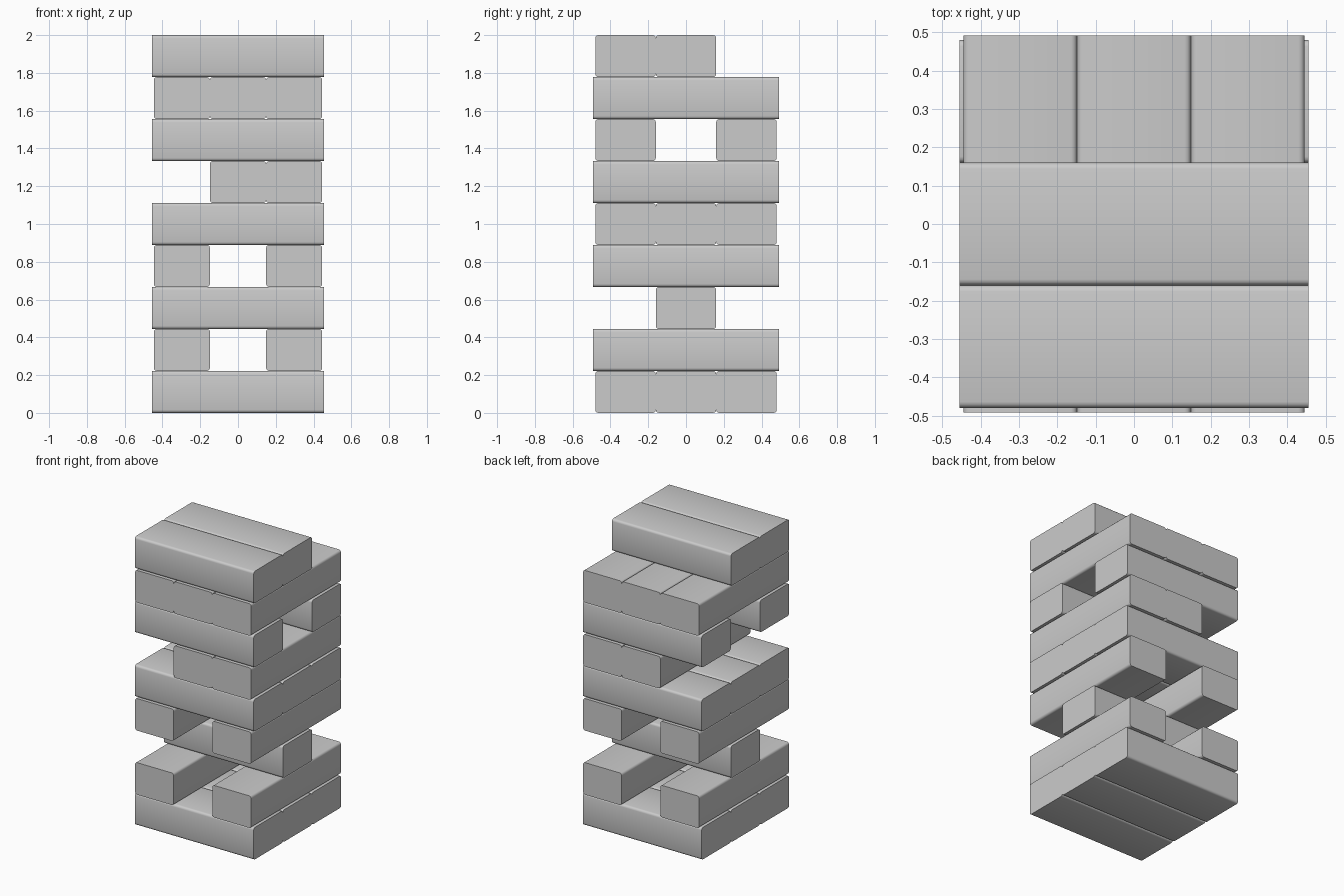
import bpy, bmesh, math

if "Cube" in bpy.data.objects:
    bpy.data.objects.remove(bpy.data.objects["Cube"])

LAYER_H = 2 / 9
BEVEL = 0.016

# Each layer: direction of the blocks, and which of the three slots are filled
LAYERS = [
    ("x", (-1, 0, 1)),
    ("y", (-1, 1)),
    ("x", (0,)),
    ("y", (-1, 1)),
    ("x", (-1, 0, 1)),
    ("y", (0, 1)),
    ("x", (-1, 1)),
    ("y", (-1, 0, 1)),
    ("x", (-1, 0)),
]


def block_mesh(name, size, axis):
    """Block with its four long edges rounded and flat, sharp ends."""
    bm = bmesh.new()
    bmesh.ops.create_cube(bm, size=1)
    bmesh.ops.scale(bm, vec=size, verts=bm.verts)
    long_edges = [e for e in bm.edges
                  if abs(e.verts[0].co[axis] - e.verts[1].co[axis]) > 0.01]
    bmesh.ops.bevel(bm, geom=long_edges, offset=BEVEL, offset_type='OFFSET',
                    segments=3, profile=0.5, affect='EDGES')
    mesh = bpy.data.meshes.new(name)
    bm.to_mesh(mesh)
    bm.free()
    return mesh


# Shared block shapes for the two directions, with their slot spacing
X_PITCH, Y_PITCH = 0.297, 0.32
meshes = {
    "x": block_mesh("block_along_x", (0.912, Y_PITCH, LAYER_H), 0),
    "y": block_mesh("block_along_y", (X_PITCH, 0.985, LAYER_H), 1),
}

# Stack the tower
blocks = []
for i, (direction, slots) in enumerate(LAYERS):
    for s in slots:
        ob = bpy.data.objects.new(f"layer_{i + 1}_block_{s + 2}", meshes[direction])
        z = (i + 0.5) * LAYER_H
        ob.location = (0, s * Y_PITCH, z) if direction == "x" else (s * X_PITCH, 0, z)
        bpy.context.collection.objects.link(ob)
        blocks.append(ob)

# Smooth the rounded edges, keep the block ends sharp
for mesh in meshes.values():
    mesh.shade_smooth()
    mesh.set_sharp_from_angle(angle=math.radians(40))
